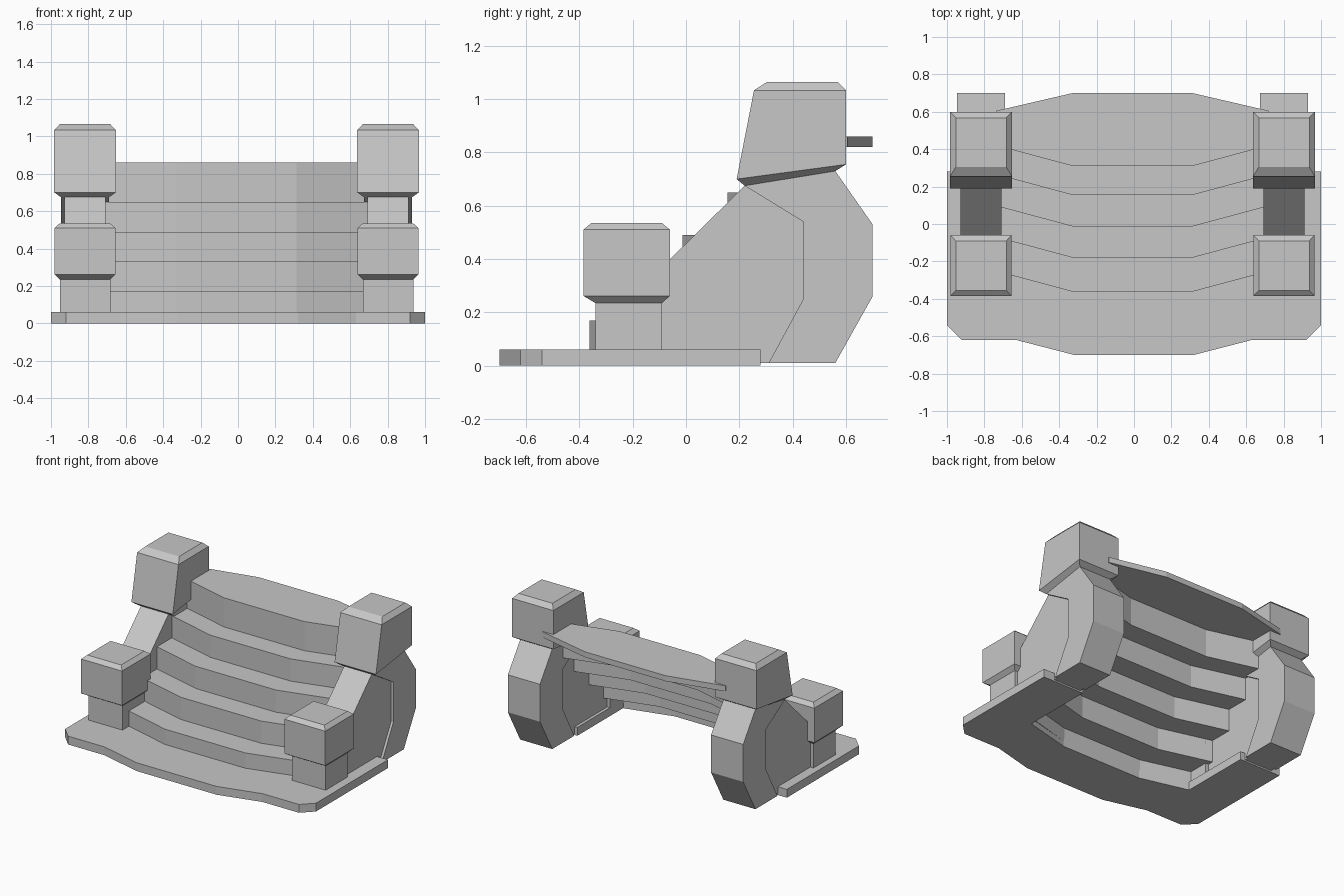
import bpy
import bmesh

cube = bpy.data.objects.get("Cube")
if cube:
    bpy.data.objects.remove(cube)

stone = bpy.data.materials.new("grey_stone")
stone.use_nodes = True
GREY = (0.57, 0.57, 0.57, 1)
stone.diffuse_color = GREY
stone.node_tree.nodes["Principled BSDF"].inputs["Base Color"].default_value = GREY


def loft(name, rings):
    """Skin matching closed rings of points and cap both ends."""
    bm = bmesh.new()
    loops = [[bm.verts.new(p) for p in ring] for ring in rings]
    n = len(loops[0])
    for a, b in zip(loops, loops[1:]):
        for i in range(n):
            j = (i + 1) % n
            bm.faces.new((a[i], a[j], b[j], b[i]))
    bm.faces.new(loops[0][::-1])
    bm.faces.new(loops[-1])
    bmesh.ops.recalc_face_normals(bm, faces=bm.faces)
    mesh = bpy.data.meshes.new(name)
    bm.to_mesh(mesh)
    bm.free()
    mesh.materials.append(stone)
    obj = bpy.data.objects.new(name, mesh)
    bpy.context.collection.objects.link(obj)
    return obj


def side_prism(name, profile, cx, half):
    """Extrude a (y, z) profile across x."""
    return loft(name, [[(cx + s * half, y, z) for y, z in profile] for s in (-1, 1)])


def block(name, cx, levels):
    """Stack rectangles given as half width, front (y, z), back (y, z)."""
    return loft(name, [[(cx - h, *f), (cx + h, *f), (cx + h, *b), (cx - h, *b)]
                       for h, f, b in levels])


# Bent staircase: thin stepped shell bowed to the front, landing bowed to the back
SHIFT = -0.008
risers = [-0.362, -0.18, -0.013, 0.155, 0.31]
heights = [0.17, 0.33, 0.49, 0.65, 0.86]
THICK = 0.03
upper, under = [], []
z = 0.04
for y, top in zip(risers, heights):
    upper += [(y, z), (y, top)]
    under += [(y + THICK, z - THICK if z > 0.1 else z), (y + THICK, top - THICK)]
    z = top
under[-1] = (under[-1][0], 0.82)
bends = [(-0.73, 0.11, -0.095), (-0.32, 0, 0), (0.32, 0, 0), (0.73, 0.11, -0.095)]
loft("steps", [
    [(x + SHIFT, y + dy, z) for y, z in upper]
    + [(x + SHIFT, 0.70 + back, z) for z in (0.86, 0.82)]
    + [(x + SHIFT, y + dy, z) for y, z in under[::-1]]
    for x, dy, back in bends])

# Base plate, open behind the first step
right_half = [(0.32, -0.70), (0.63, -0.62), (0.92, -0.62), (1, -0.54),
              (1, 0.28), (0.67, 0.28), (0.67, -0.24), (0.32, -0.33)]
outline = right_half + [(-x, y) for x, y in right_half[::-1]]
loft("base_plate", [[(x, y, z) for x, y in outline] for z in (0, 0.06)])

# Balustrades on both sides
rail = [(-0.12, 0.02), (-0.12, 0.34), (0.22, 0.675), (0.44, 0.56),
        (0.46, 0.25), (0.33, 0.01)]
buttress = [(0.22, 0.675), (0.56, 0.73), (0.70, 0.53), (0.70, 0.26),
            (0.56, 0.01), (0.31, 0.01), (0.44, 0.25), (0.44, 0.54)]
for label, side in (("left", 1), ("right", -1)):
    cx = side * 0.81 + SHIFT
    side_prism(label + "_sloped_rail", rail, cx, 0.11)
    side_prism(label + "_buttress", buttress, cx, 0.128)
    block(label + "_front_post", cx, [
        (0.135, (-0.34, 0.01), (-0.09, 0.01)),
        (0.135, (-0.34, 0.24), (-0.09, 0.24))])
    block(label + "_front_cap", cx, [
        (0.135, (-0.34, 0.235), (-0.09, 0.235)),
        (0.163, (-0.385, 0.262), (-0.06, 0.262)),
        (0.163, (-0.385, 0.51), (-0.06, 0.51)),
        (0.135, (-0.355, 0.535), (-0.09, 0.535))])
    block(label + "_rear_cap", cx, [
        (0.128, (0.22, 0.675), (0.56, 0.73)),
        (0.165, (0.19, 0.70), (0.60, 0.755)),
        (0.165, (0.255, 1.033), (0.60, 1.033)),
        (0.135, (0.305, 1.065), (0.568, 1.065))])
